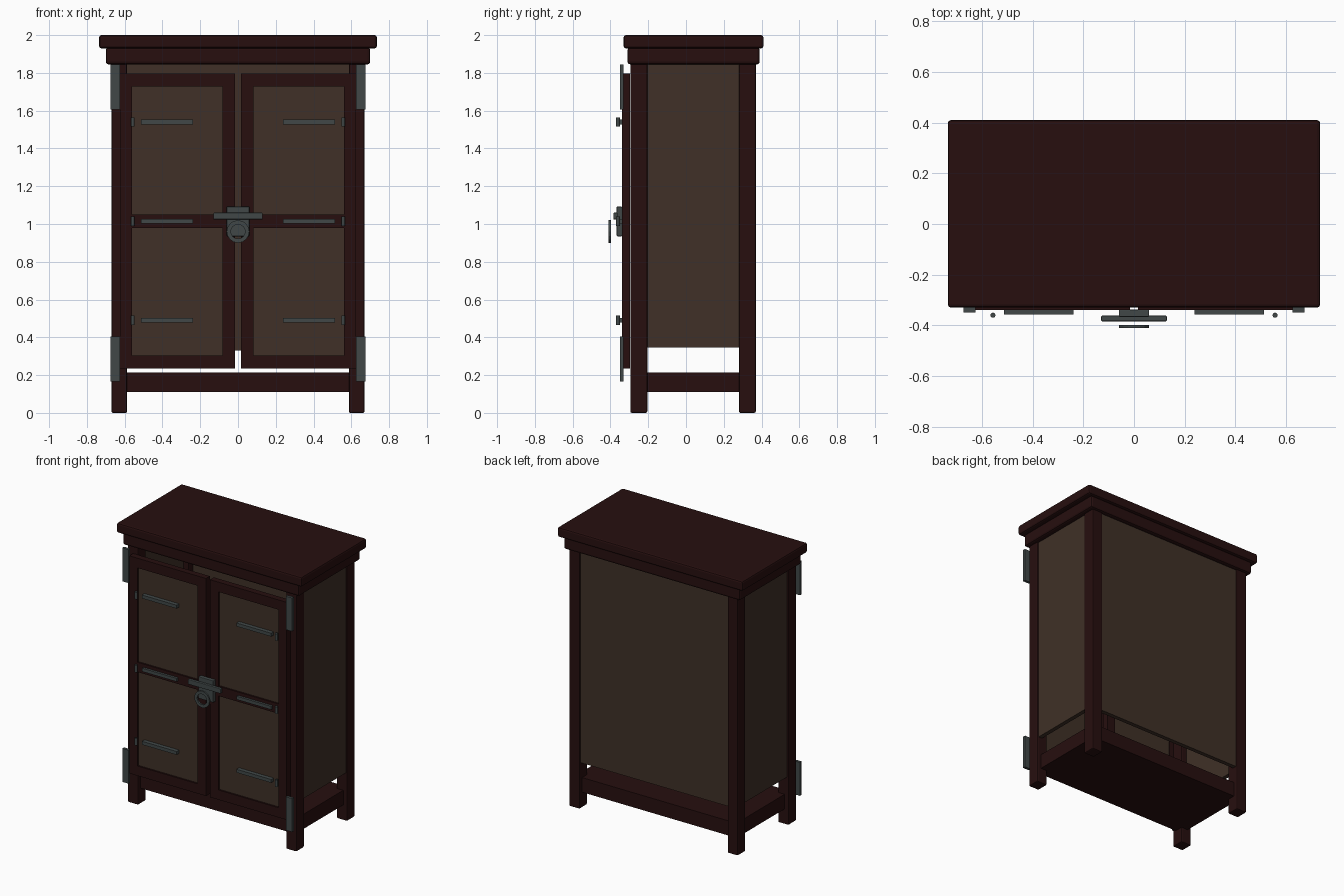
import bpy
import bmesh
from math import pi
from mathutils import Matrix, Vector

cube = bpy.data.objects.get("Cube")
if cube:
    bpy.data.objects.remove(cube, do_unlink=True)


def material(name, rgb):
    m = bpy.data.materials.new(name)
    m.use_nodes = True
    m.diffuse_color = (*rgb, 1)
    m.node_tree.nodes["Principled BSDF"].inputs["Base Color"].default_value = (*rgb, 1)
    return m


WOOD = material("dark red wood", (0.02, 0.0046, 0.0046))
PANEL = material("brown panel", (0.05, 0.03, 0.02))
METAL = material("grey iron", (0.052, 0.064, 0.064))


def finish(name, bm, mat, bevel=0.0):
    mesh = bpy.data.meshes.new(name)
    bm.to_mesh(mesh)
    bm.free()
    mesh.materials.append(mat)
    ob = bpy.data.objects.new(name, mesh)
    bpy.context.collection.objects.link(ob)
    if bevel:
        mod = ob.modifiers.new("soft edges", "BEVEL")
        mod.width = bevel
        mod.segments = 2
    return ob


def add_box(bm, x, y, z):
    lo, hi = Vector((x[0], y[0], z[0])), Vector((x[1], y[1], z[1]))
    mat = Matrix.Translation((lo + hi) / 2) @ Matrix.Diagonal((*(hi - lo), 1))
    bmesh.ops.create_cube(bm, size=1, matrix=mat)


def box(name, x, y, z, mat, bevel=0.0):
    bm = bmesh.new()
    add_box(bm, x, y, z)
    return finish(name, bm, mat, bevel)


def span(side, a, b):
    """Range a..b on the model's left (+1), mirrored for its right (-1)."""
    return (a, b) if side > 0 else (-b, -a)


# Cornice: two stepped slabs
box("cornice_top", (-0.735, 0.735), (-0.33, 0.41), (1.93, 2.0), WOOD, 0.012)
box("cornice_moulding", (-0.70, 0.70), (-0.31, 0.39), (1.845, 1.935), WOOD, 0.014)

# Low shelf and back panel
box("bottom_shelf", (-0.64, 0.64), (-0.265, 0.34), (0.11, 0.215), WOOD)
box("back_panel", (-0.60, 0.60), (0.33, 0.36), (0.33, 1.86), PANEL)

for side, word in ((1, "left"), (-1, "right")):
    # Corner posts and side panel
    for y, end in (((-0.295, -0.205), "front"), ((0.28, 0.37), "back")):
        box(f"{end}_{word}_post", span(side, 0.587, 0.67), y, (0, 1.86), WOOD, 0.008)
    box(f"{word}_side_panel", span(side, 0.63, 0.66), (-0.22, 0.30), (0.345, 1.86), PANEL)

    # Door frame with rails, and the sunken door panel
    bm = bmesh.new()
    depth = (-0.34, -0.296)
    for a, b in ((0.016, 0.083), (0.56, 0.625)):
        add_box(bm, span(side, a, b), depth, (0.235, 1.797))
    for z in ((0.235, 0.305), (0.98, 1.05), (1.727, 1.797)):
        add_box(bm, span(side, 0.083, 0.56), depth, z)
    finish(f"{word}_door_frame", bm, WOOD)
    box(f"{word}_door_panel", span(side, 0.07, 0.57), (-0.328, -0.305), (0.29, 1.74), PANEL)

    # Corner hinge plates
    for z, level in (((1.605, 1.845), "upper"), ((0.165, 0.405), "lower")):
        box(f"{level}_{word}_hinge_plate", span(side, 0.625, 0.674), (-0.35, -0.33), z, METAL)

    # Straps with round pins
    for z, level in ((1.54, "upper"), (1.015, "middle"), (0.49, "lower")):
        box(f"{level}_{word}_strap", span(side, 0.238, 0.513), (-0.357, -0.325),
            (z - 0.012, z + 0.012), METAL)
        bm = bmesh.new()
        bmesh.ops.create_cone(bm, cap_ends=True, segments=12, radius1=0.01, radius2=0.01,
                              depth=0.05, matrix=Matrix.Translation((side * 0.557, -0.36, z)))
        finish(f"{level}_{word}_strap_pin", bm, METAL)

# Lock: plate, sliding bar and ring
box("lock_plate", (-0.06, 0.06), (-0.367, -0.338), (0.935, 1.092), METAL, 0.004)
box("lock_bar", (-0.13, 0.13), (-0.384, -0.362), (1.024, 1.06), METAL, 0.004)

bm = bmesh.new()
profile = [(0.038, -0.398), (0.06, -0.398), (0.06, -0.41), (0.038, -0.41)]
verts = [bm.verts.new((r, y, 0)) for r, y in profile]
edges = [bm.edges.new((verts[i], verts[(i + 1) % 4])) for i in range(4)]
bmesh.ops.spin(bm, geom=verts + edges, cent=(0, 0, 0), axis=(0, 1, 0), angle=2 * pi, steps=16)
bmesh.ops.remove_doubles(bm, verts=bm.verts, dist=0.0005)
bmesh.ops.recalc_face_normals(bm, faces=bm.faces)
bmesh.ops.translate(bm, verts=bm.verts, vec=(0, 0, 0.96))
finish("lock_ring", bm, METAL)
